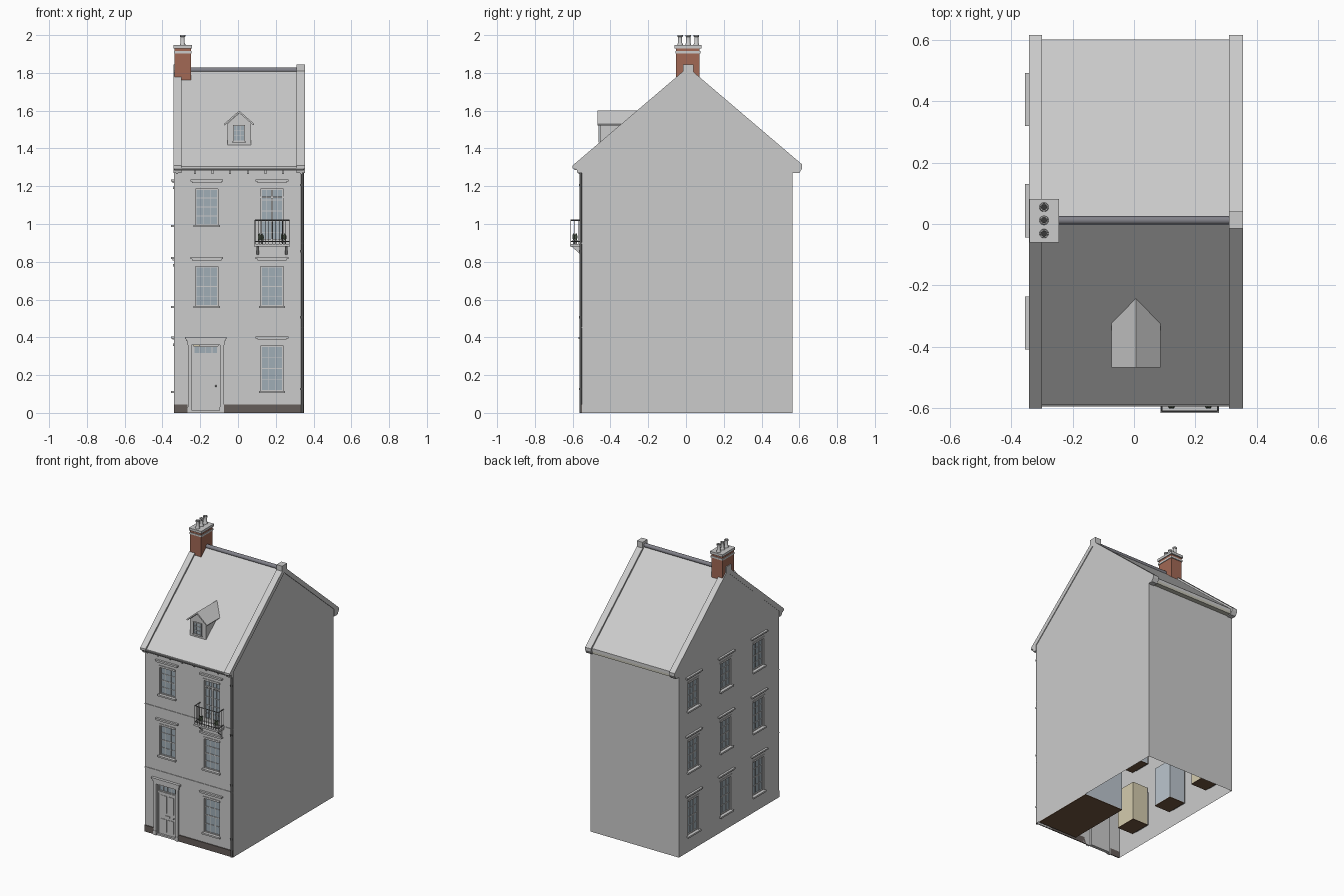
import bpy, bmesh, math
from mathutils import Vector

if "Cube" in bpy.data.objects:
    bpy.data.objects.remove(bpy.data.objects["Cube"])

parts = {}
def part(name):
    return parts.setdefault(name, bmesh.new())

# Wall frames: u runs along the wall, d points outwards
def world(x, y, z): return Vector((x, y, z))
def front(u, d, z): return Vector((u, -0.55 - d, z))
def left(u, d, z): return Vector((-0.34 - d, u, z))
def dormer(u, d, z): return Vector((u, -0.455 - d, z))
def along_x(a, y, z): return Vector((a, y, z))
def along_y(a, x, z): return Vector((x, a, z))

def box(name, P, u0, u1, d0, d1, z0, z1):
    bm = part(name)
    v = [bm.verts.new(P(u, d, z)) for z in (z0, z1) for u, d in ((u0, d0), (u1, d0), (u1, d1), (u0, d1))]
    fs = [bm.faces.new([v[i] for i in q]) for q in
          ((3, 2, 1, 0), (4, 5, 6, 7), (0, 1, 5, 4), (1, 2, 6, 5), (2, 3, 7, 6), (3, 0, 4, 7))]
    bmesh.ops.recalc_face_normals(bm, faces=fs)

def prism(name, P, pts, a0, a1):
    bm = part(name)
    r = [[bm.verts.new(P(a, *p)) for p in pts] for a in (a0, a1)]
    n = len(pts)
    fs = [bm.faces.new(r[0]), bm.faces.new(r[1])]
    fs += [bm.faces.new((r[0][i], r[0][(i + 1) % n], r[1][(i + 1) % n], r[1][i])) for i in range(n)]
    bmesh.ops.recalc_face_normals(bm, faces=fs)

def rod(name, a, b, r, n=8):
    bm = part(name)
    a, b = Vector(a), Vector(b)
    m = Vector.to_track_quat(b - a, 'Z', 'Y').to_matrix().to_4x4()
    m.translation = (a + b) / 2
    bmesh.ops.create_cone(bm, cap_ends=True, segments=n, radius1=r, radius2=r, depth=(b - a).length, matrix=m)

def lathe(name, c, prof, n=16):
    bm = part(name)
    rings = [[bm.verts.new((c[0] + r * math.cos(2 * math.pi * i / n), c[1] + r * math.sin(2 * math.pi * i / n), z))
              for i in range(n)] for r, z in prof]
    fs = [bm.faces.new((p[i], p[(i + 1) % n], q[(i + 1) % n], q[i]))
          for p, q in zip(rings, rings[1:]) for i in range(n)]
    fs += [bm.faces.new(rings[0][::-1]), bm.faces.new(rings[-1])]
    bmesh.ops.recalc_face_normals(bm, faces=fs)

def wall(name, P, u0, u1, z1, holes, depth=0.016):
    """Sheet wall with openings and inward reveals."""
    bm = part(name)
    us = sorted({u0, u1, *(h[i] for h in holes for i in (0, 1))})
    zs = sorted({0, z1, *(h[i] for h in holes for i in (2, 3))})
    quad = lambda *p: bm.faces.new([bm.verts.new(P(*q)) for q in p])
    for a, b in zip(us, us[1:]):
        for c, e in zip(zs, zs[1:]):
            m, k = (a + b) / 2, (c + e) / 2
            if not any(h[0] < m < h[1] and h[2] < k < h[3] for h in holes):
                quad((a, 0, c), (b, 0, c), (b, 0, e), (a, 0, e))
    n0 = len(bm.faces)
    for a, b, c, e in holes:
        ring = [(a, c), (b, c), (b, e), (a, e)]
        for p, q in zip(ring, ring[1:] + ring[:1]):
            quad((p[0], 0, p[1]), (q[0], 0, q[1]), (q[0], -depth, q[1]), (p[0], -depth, p[1]))
    bmesh.ops.remove_doubles(bm, verts=bm.verts, dist=1e-5)
    bmesh.ops.recalc_face_normals(bm, faces=bm.faces)
    out = P(0, 1, 0) - P(0, 0, 0)
    flat = max(bm.faces, key=lambda f: abs(f.normal.dot(out)))
    if flat.normal.dot(out) < 0:
        bmesh.ops.reverse_faces(bm, faces=bm.faces)

def sash(P, u0, u1, z0, z1, cols, rows, d, frame=0.006, bar=0.003):
    """Glass pane with frame and glazing bars."""
    box("window_glass", P, u0, u1, d - 0.003, d, z0, z1)
    f = lambda a, b, c, e, t: box("window_frames", P, a, b, d, d + t, c, e)
    f(u0, u0 + frame, z0, z1, 0.006); f(u1 - frame, u1, z0, z1, 0.006)
    f(u0, u1, z0, z0 + frame, 0.006); f(u0, u1, z1 - frame, z1, 0.006)
    for i in range(1, cols):
        m = u0 + (u1 - u0) * i / cols
        f(m - bar / 2, m + bar / 2, z0, z1, 0.003)
    for j in range(1, rows):
        m, w = z0 + (z1 - z0) * j / rows, bar * (2 if j * 2 == rows else 1)
        f(u0, u1, m - w / 2, m + w / 2, 0.0035)

def window(P, u, z0, z1, cols=3, rows=4, sill=True):
    sash(P, u - 0.06, u + 0.06, z0, z1, cols, rows, -0.014)
    box("window_architraves", P, u - 0.064, u + 0.064, 0, 0.004, z1, z1 + 0.013)
    box("window_hoods", P, u - 0.078, u + 0.078, 0, 0.008, z1 + 0.033, z1 + 0.04)
    box("window_hoods", P, u - 0.0865, u + 0.0865, 0, 0.015, z1 + 0.04, z1 + 0.05)
    if sill:
        box("window_sills", P, u - 0.07, u + 0.07, 0, 0.014, z0 - 0.011, z0)

def room(P, u, z0, z1, i):
    col = ("rooms_cream", "rooms_blue")[i % 2]
    box(col, P, u - 0.075, u + 0.075, -0.14, -0.02, z0 - 0.01, z1 + 0.02)
    box("room_floors", P, u - 0.075, u + 0.075, -0.14, -0.02, z0 - 0.014, z0 - 0.01)

# Openings and windows on the front and left walls
ROWS = [(0.115, 0.355), (0.565, 0.775), (0.995, 1.185)]
wins = [(0.18, *ROWS[0]), (0.18, *ROWS[1]), (-0.165, *ROWS[1]), (-0.165, *ROWS[2])]
french = (0.18, 0.895, 1.185)
DOOR = (-0.245, -0.095, 0.0, 0.36)
hole = lambda w: (w[0] - 0.06, w[0] + 0.06, w[1], w[2])
wall("front_wall", front, -0.34, 0.35, 1.335, [hole(w) for w in wins + [french]] + [DOOR])
side = [(y, *r) for r in ROWS for y in (-0.322, 0.043, 0.405)]
wall("left_wall", left, -0.55, 0.565, 1.27, [hole(w) for w in side])
wall("right_wall", lambda u, d, z: Vector((0.35 + d, u, z)), -0.55, 0.565, 1.27, [])
wall("back_wall", lambda u, d, z: Vector((u, 0.565 + d, z)), -0.34, 0.35, 1.34, [])
gable = [(-0.55, 1.27), (0.565, 1.27), (0.565, 1.34), (0.01, 1.812), (-0.55, 1.335)]
for name, x in (("right_wall", 0.35), ("left_wall", -0.34)):
    vs = [part(name).verts.new((x, *p)) for p in (gable if x > 0 else gable[::-1])]
    part(name).faces.new(vs)
for w in wins:
    window(front, *w)
for i, w in enumerate(side):
    window(left, *w)
    room(left, *w, i)
for i, w in enumerate(wins[1:] + [french]):
    room(front, *w, i)
box("rooms_blue", world, 0.04, 0.345, -0.53, -0.07, 0.004, 0.4)
box("room_floors", world, 0.04, 0.345, -0.53, -0.07, 0, 0.004)

# French doors
window(front, *french, cols=4, rows=5, sill=False)
box("french_door_rails", front, 0.175, 0.185, -0.014, -0.005, 0.895, 1.185)
box("french_door_rails", front, 0.12, 0.24, -0.014, -0.006, 0.895, 0.92)
box("french_door_rails", front, 0.12, 0.24, -0.014, -0.005, 1.137, 1.146)

# Entrance door with fanlight and surround
box("door_leaf", front, -0.235, -0.105, -0.016, -0.008, 0.012, 0.30)
for u in (-0.22, -0.165):
    for z0, z1 in ((0.03, 0.12), (0.165, 0.285)):
        box("door_panels", front, u, u + 0.045, -0.008, -0.005, z0, z1)
box("letter_flap", front, -0.19, -0.15, -0.008, -0.004, 0.137, 0.148)
lathe("door_knob", (-0.117, -0.546), [(0.002, 0.138), (0.005, 0.142), (0.002, 0.147)], 10)
for u in (-0.245, -0.105):
    box("door_frame", front, u, u + 0.01, -0.016, -0.002, 0, 0.36)
box("door_frame", front, -0.245, -0.095, -0.016, -0.002, 0.30, 0.31)
sash(front, -0.235, -0.105, 0.31, 0.355, 4, 1, -0.012)
box("door_step", front, -0.245, -0.095, -0.016, 0.006, 0, 0.012)
for u in (-0.265, -0.095):
    box("door_pilasters", front, u, u + 0.02, 0, 0.01, 0, 0.36)
    box("door_pilasters", front, u - 0.002, u + 0.022, 0, 0.013, 0, 0.03)
for w, d, z0, z1 in ((0.098, 0.01, 0.36, 0.38), (0.104, 0.014, 0.38, 0.39), (0.11, 0.02, 0.39, 0.402)):
    box("door_cornice", front, -0.17 - w, -0.17 + w, 0, d, z0, z1)

# Plinth and string courses
box("plinth", front, -0.34, -0.267, 0, 0.006, 0, 0.045)
box("plinth", front, -0.073, 0.35, 0, 0.006, 0, 0.045)
box("string_courses", front, -0.34, 0.35, 0, 0.004, 0.45, 0.456)
for u0, u1 in ((-0.34, 0.118), (0.242, 0.35)):
    box("string_courses", front, u0, u1, 0, 0.004, 0.895, 0.901)

# Roof, gable copings, ridge
prism("roof_slopes", along_x, [(-0.59, 1.304), (0.01, 1.815), (0.60, 1.312), (0.60, 1.292), (0.01, 1.795),
                               (-0.59, 1.284)], -0.335, 0.348)
cop = [(-0.60, 1.295), (-0.60, 1.31), (0.01, 1.83), (0.615, 1.315), (0.615, 1.295), (0.60, 1.27),
       (0.565, 1.27), (0.565, 1.32), (0.01, 1.79), (-0.55, 1.31), (-0.55, 1.27), (-0.575, 1.27), (-0.58, 1.295)]
for x0, x1 in ((-0.342, -0.30), (0.31, 0.355)):
    prism("gable_copings", along_x, cop, x0, x1)
    box("coping_ridge_blocks", world, x0, x1, -0.015, 0.04, 1.8, 1.845)
rod("ridge_tiles", (-0.3, 0.012, 1.815), (0.31, 0.012, 1.815), 0.014, 16)

# Eaves: cornice, brackets, gutter, downpipe
box("eaves_cornice", world, -0.34, 0.35, -0.575, -0.55, 1.282, 1.3)
for i in range(8):
    x = -0.322 + i * 0.0935
    box("eaves_brackets", world, x - 0.005, x + 0.005, -0.57, -0.55, 1.266, 1.282)
arc = [(math.pi + math.pi * i / 8) for i in range(9)]
prism("gutter", along_x, [(-0.584 + 0.011 * math.cos(a), 1.297 + 0.011 * math.sin(a)) for a in arc], -0.34, 0.35)
box("back_fascia", world, -0.3, 0.31, 0.565, 0.598, 1.275, 1.3)
rod("downpipe", (0.34, -0.558, 0), (0.34, -0.558, 1.29), 0.007, 12)
for z in (0.12, 0.5, 0.85, 1.2):
    rod("downpipe", (0.34, -0.558, z), (0.34, -0.558, z + 0.012), 0.009, 12)

# Dormer
prism("dormer_walls", along_y, [(-0.055, 1.40), (0.07, 1.40), (0.07, 1.533), (0.0075, 1.588), (-0.055, 1.533)],
      -0.455, -0.24)
prism("dormer_roof", along_y, [(-0.074, 1.53), (0.006, 1.60), (0.086, 1.53), (0.082, 1.522), (0.006, 1.588),
                               (-0.07, 1.522)], -0.468, -0.235)
sash(dormer, -0.027, 0.037, 1.438, 1.524, 3, 3, 0.002, 0.005)
box("window_sills", dormer, -0.032, 0.042, 0, 0.008, 1.432, 1.438)

# Chimney stack, bands and pots
box("chimney_stack", world, -0.336, -0.25, -0.052, 0.072, 1.7, 1.93)
box("chimney_bands", world, -0.34, -0.246, -0.056, 0.078, 1.903, 1.915)
box("chimney_bands", world, -0.341, -0.244, -0.06, 0.082, 1.93, 1.947)
for y in (-0.031, 0.012, 0.055):
    lathe("chimney_pots", (-0.293, y), [(0.015, 1.945), (0.015, 1.952), (0.011, 1.958), (0.011, 1.99), (0.014, 1.992),
                                        (0.014, 2.0), (0.010, 2.0), (0.010, 1.965)], 20)
    lathe("pot_openings", (-0.293, y), [(0.0095, 1.965), (0.0095, 1.97)], 16)

# Balcony: slab, railing, brackets, plants
X0, X1, Y0, ZB, ZT = 0.09, 0.272, -0.61, 0.893, 1.02
box("balcony_slab", world, X0 - 0.004, X1 + 0.004, -0.615, -0.55, 0.88, 0.893)
posts = [(X0 + (X1 - X0) * i / 10, Y0) for i in range(11)] + [(x, y) for x in (X0, X1) for y in (-0.59, -0.57, -0.553)]
for x, y in posts:
    rod("balcony_railing", (x, y, ZB), (x, y, ZT), 0.0016, 6)
for z in (0.908, ZT):
    for a, b in (((X0, Y0), (X1, Y0)), ((X0, Y0), (X0, -0.55)), ((X1, Y0), (X1, -0.55))):
        rod("balcony_railing", (*a, z), (*b, z), 0.0028, 6)
for x in (0.104, 0.256):
    prism("balcony_brackets", along_x, [(-0.606, 0.88), (-0.55, 0.88), (-0.55, 0.825), (-0.556, 0.825), (-0.558, 0.838),
                                        (-0.598, 0.874)], x - 0.006, x + 0.006)
for x in (0.122, 0.242):
    lathe("plant_pots", (x, -0.588), [(0.009, 0.893), (0.013, 0.915), (0.011, 0.915)], 12)
    for i in range(6):
        a = i * math.pi / 3
        lathe("plants", (x + 0.009 * math.cos(a), -0.588 + 0.009 * math.sin(a)),
              [(0.002, 0.912), (0.006, 0.925), (0.005, 0.937 + 0.006 * (i % 2)), (0.001, 0.945 + 0.006 * (i % 2))], 6)

# Turn the parts into objects with colours
COL = {"window_glass": (0.35, 0.42, 0.47), "plinth": (0.13, 0.11, 0.1), "chimney_stack": (0.36, 0.14, 0.09),
       "ridge_tiles": (0.22, 0.22, 0.25), "downpipe": (0.1, 0.1, 0.1), "gutter": (0.35, 0.35, 0.35),
       "rooms_cream": (0.66, 0.6, 0.42), "rooms_blue": (0.5, 0.56, 0.62), "room_floors": (0.16, 0.09, 0.05),
       "back_fascia": (0.55, 0.54, 0.46), "pot_openings": (0.04, 0.04, 0.04), "plants": (0.15, 0.2, 0.13),
       "balcony_railing": (0.15, 0.15, 0.15), "door_knob": (0.2, 0.2, 0.2)}
ROUND = {"chimney_pots", "downpipe", "ridge_tiles", "gutter", "balcony_railing", "plant_pots", "plants", "door_knob"}
for name, bm in parts.items():
    me = bpy.data.meshes.new(name)
    bm.to_mesh(me)
    bm.free()
    ob = bpy.data.objects.new(name, me)
    bpy.context.collection.objects.link(ob)
    if name in COL:
        mat = bpy.data.materials.new(name + "_colour")
        mat.diffuse_color = (*COL[name], 1)
        mat.use_nodes = True
        mat.node_tree.nodes["Principled BSDF"].inputs["Base Color"].default_value = mat.diffuse_color
        me.materials.append(mat)
    if name in ROUND:
        bpy.ops.object.select_all(action='DESELECT')
        ob.select_set(True)
        bpy.context.view_layer.objects.active = ob
        bpy.ops.object.shade_smooth_by_angle(angle=math.radians(40))
